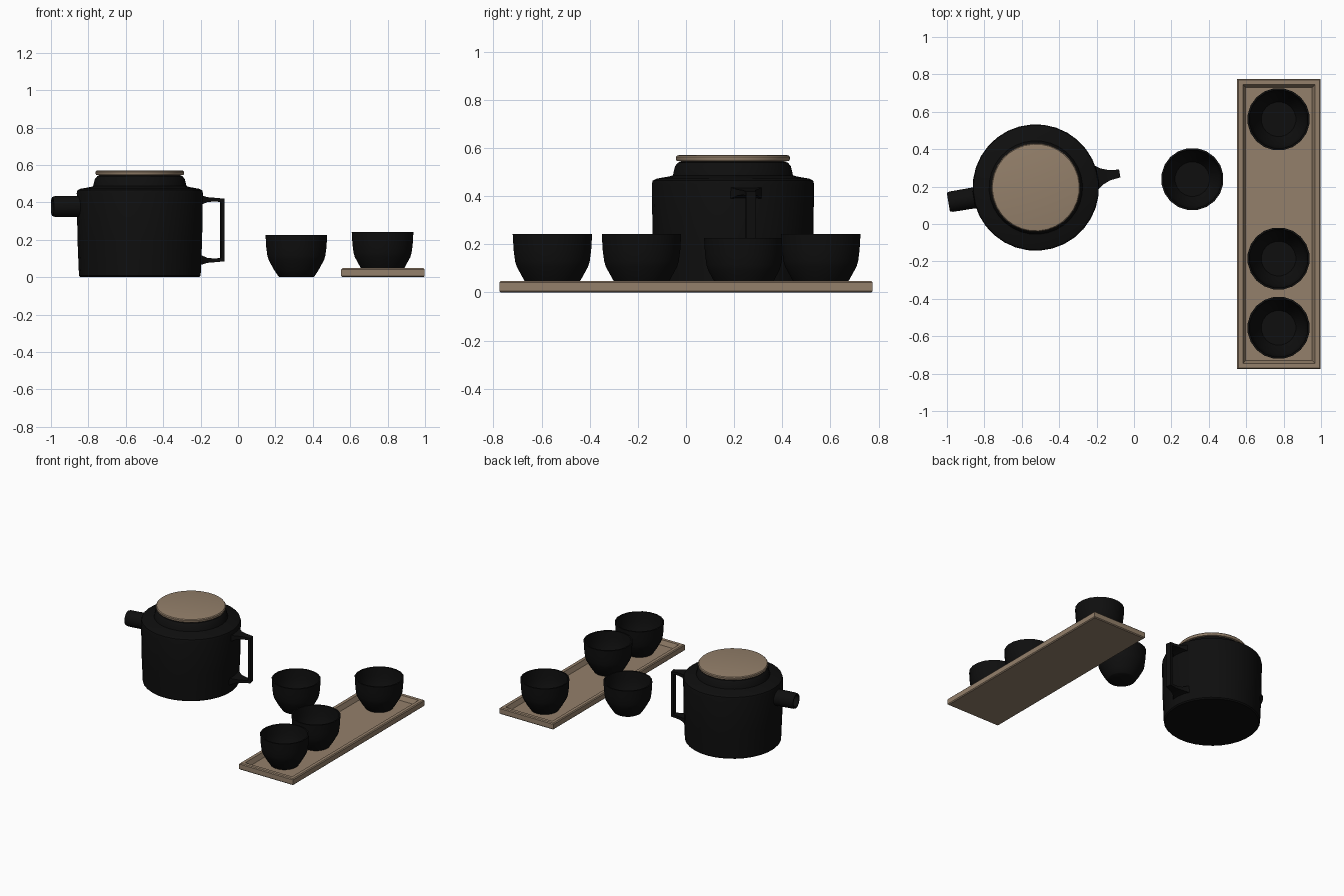
import bpy, bmesh, math
from mathutils import Matrix, Vector

if "Cube" in bpy.data.objects:
    bpy.data.objects.remove(bpy.data.objects["Cube"])


def material(name, rgb):
    m = bpy.data.materials.new(name)
    m.diffuse_color = (*rgb, 1)
    m.use_nodes = True
    m.node_tree.nodes["Principled BSDF"].inputs["Base Color"].default_value = m.diffuse_color
    return m


black = material("matte_black", (0.0045, 0.0045, 0.0045))
wood = material("brown_wood", (0.295, 0.215, 0.145))


def finish(name, bm, mat, matrix, angle=35):
    bmesh.ops.recalc_face_normals(bm, faces=bm.faces)
    bm.transform(matrix)
    me = bpy.data.meshes.new(name)
    bm.to_mesh(me)
    bm.free()
    me.materials.append(mat)
    ob = bpy.data.objects.new(name, me)
    bpy.context.collection.objects.link(ob)
    bpy.ops.object.select_all(action='DESELECT')
    ob.select_set(True)
    bpy.context.view_layer.objects.active = ob
    bpy.ops.object.shade_smooth_by_angle(angle=math.radians(angle))
    return ob


def loft(name, rings, mat, matrix, angle=35):
    """Skin a list of point rings and cap both ends."""
    bm = bmesh.new()
    loops = [[bm.verts.new(p) for p in ring] for ring in rings]
    for a, b in zip(loops, loops[1:]):
        n = len(a)
        for i in range(n):
            bm.faces.new((a[i], a[(i + 1) % n], b[(i + 1) % n], b[i]))
    bm.faces.new(loops[0][::-1])
    bm.faces.new(loops[-1])
    return finish(name, bm, mat, matrix, angle)


def lathe(name, profile, sides, mat, matrix, angle=35):
    rings = [[(r * math.cos(2 * math.pi * (i + 0.5) / sides),
               r * math.sin(2 * math.pi * (i + 0.5) / sides), z)
              for i in range(sides)] for r, z in profile]
    return loft(name, rings, mat, matrix, angle)


# Teapot, turned a little about its own axis
pot = Matrix.Translation((-0.525, 0.195, 0)) @ Matrix.Rotation(math.radians(9.5), 4, 'Z')
lathe("teapot_body", [(0.318, 0), (0.326, 0.008), (0.334, 0.2), (0.338, 0.45), (0.334, 0.465),
                      (0.318, 0.473), (0.265, 0.482), (0.25, 0.487), (0.241, 0.525),
                      (0.228, 0.54), (0.2, 0.547)], 32, black, pot)
lathe("teapot_lid", [(0.222, 0.545), (0.234, 0.547), (0.237, 0.553), (0.237, 0.563),
                     (0.232, 0.569), (0.222, 0.571)], 32, wood, pot)

# Short hollow spout
spout = pot @ Matrix.Translation((-0.29, 0, 0.378)) @ Matrix.Rotation(-math.pi / 2, 4, 'Y')
lathe("teapot_spout", [(0.064, 0), (0.058, 0.05), (0.057, 0.168), (0.052, 0.184),
                       (0.044, 0.184), (0.041, 0.06)], 12, black, spout)

# Square loop handle, flared where it joins the body: outer x, z, inner x, z, width
path = [(0.315, 0.44, 0.315, 0.385, 0.15), (0.36, 0.428, 0.36, 0.402, 0.085),
        (0.40, 0.425, 0.40, 0.405, 0.055), (0.455, 0.42, 0.437, 0.403, 0.042)]
path += [(a, 0.505 - b, c, 0.505 - d, w) for a, b, c, d, w in reversed(path)]
loft("teapot_handle", [[(a, -w / 2, b), (a, w / 2, b), (c, w / 2, d), (c, -w / 2, d)]
                       for a, b, c, d, w in path], black, pot, 25)

# Serving tray with a sunken floor
floor_z = 0.015
tray = [(0, 0.006, 0), (0, 0, 0.006), (0, 0, 0.042), (0, 0.006, 0.048),
        (0, 0.03, 0.048), (0, 0.045, floor_z)]
loft("serving_tray", [[(sx * (0.223 - i), sy * (0.775 - i), z)
                       for sx, sy in ((-1, -1), (1, -1), (1, 1), (-1, 1))]
                      for _, i, z in tray], wood, Matrix.Translation((0.775, 0, 0)), 25)

# Four cups, one standing off the tray
cup = [(0.09, 0), (0.097, 0.004), (0.12, 0.038), (0.15, 0.092), (0.157, 0.115), (0.163, 0.16),
       (0.167, 0.227), (0.157, 0.227), (0.153, 0.16), (0.141, 0.1), (0.093, 0.018)]
for n, place in enumerate([(0.312, 0.24, 0), (0.773, 0.56, floor_z),
                           (0.773, -0.185, floor_z), (0.773, -0.555, floor_z)], 1):
    lathe(f"cup_{n}", cup, 20, black, Matrix.Translation(place))
